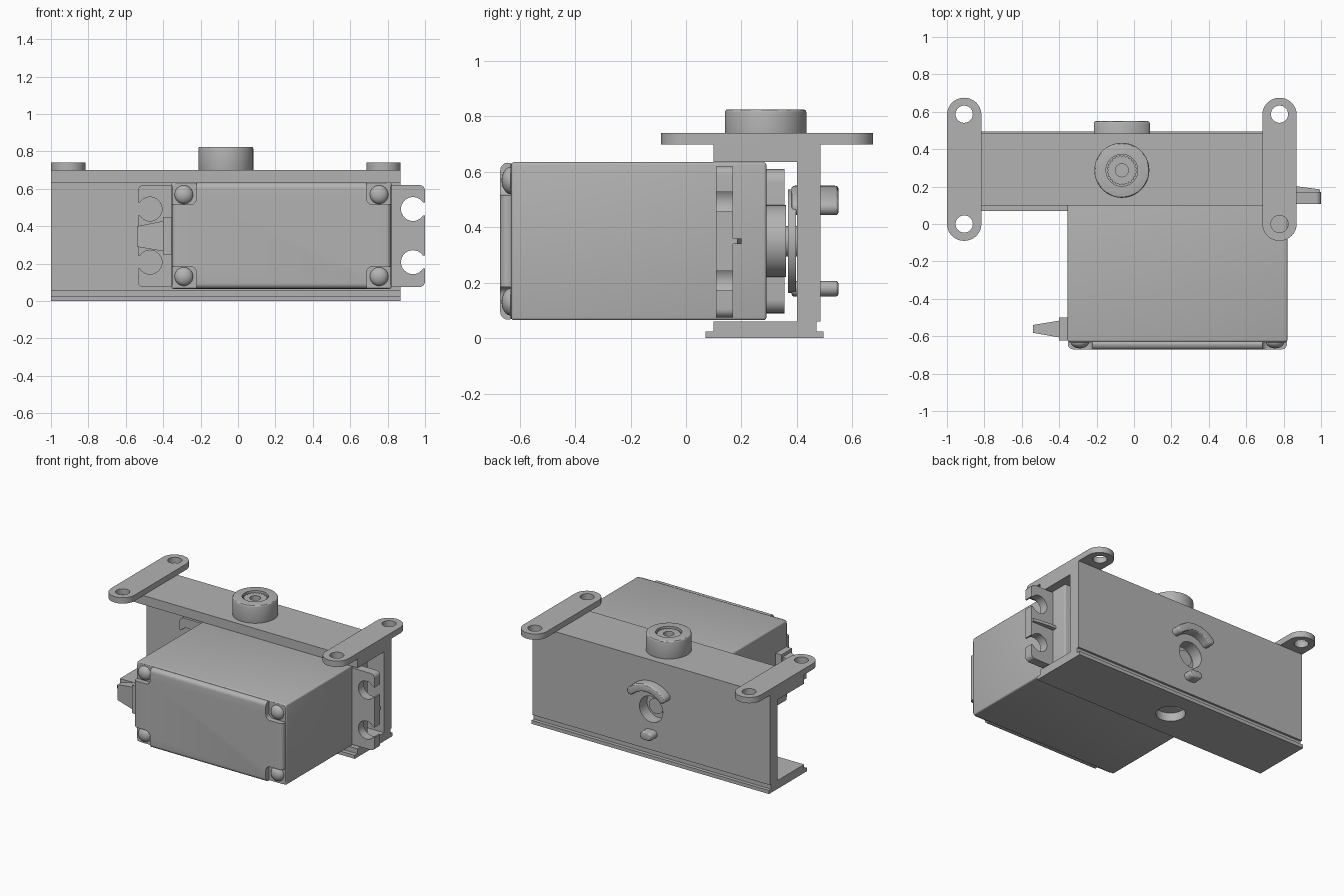
import bpy, bmesh, math
from mathutils import Vector

if "Cube" in bpy.data.objects:
    bpy.data.objects.remove(bpy.data.objects["Cube"], do_unlink=True)

GREY = (0.45, 0.45, 0.45, 1)
grey = bpy.data.materials.new("plain grey")
grey.use_nodes = True
grey.diffuse_color = GREY
grey.node_tree.nodes["Principled BSDF"].inputs["Base Color"].default_value = GREY


def place(axis, t, u, v):
    return Vector({"x": (t, u, v), "y": (u, t, v), "z": (u, v, t)}[axis])


def finish(name, bm):
    bmesh.ops.recalc_face_normals(bm, faces=bm.faces)
    mesh = bpy.data.meshes.new(name)
    bm.to_mesh(mesh)
    bm.free()
    mesh.materials.append(grey)
    ob = bpy.data.objects.new(name, mesh)
    bpy.context.collection.objects.link(ob)
    return ob


def activate(ob):
    bpy.ops.object.select_all(action="DESELECT")
    ob.select_set(True)
    bpy.context.view_layer.objects.active = ob


def loft(name, axis, sections):
    """Join equal-sized outlines, each given as (depth, points)."""
    bm = bmesh.new()
    rings = [[bm.verts.new(place(axis, t, u, v)) for u, v in pts] for t, pts in sections]
    n = len(rings[0])
    for a, b in zip(rings, rings[1:]):
        for i in range(n):
            j = (i + 1) % n
            bm.faces.new((a[i], a[j], b[j], b[i]))
    bm.faces.new(rings[0])
    bm.faces.new(rings[-1])
    return finish(name, bm)


def prism(name, axis, pts, a, b):
    return loft(name, axis, [(a, pts), (b, pts)])


def arc(cu, cv, r, a0, a1, n):
    angles = [math.radians(a0 + (a1 - a0) * i / n) for i in range(n + 1)]
    return [(cu + r * math.cos(a), cv + r * math.sin(a)) for a in angles]


def round_rect(u0, u1, v0, v1, r, n=8):
    return (arc(u1 - r, v1 - r, r, 0, 90, n) + arc(u0 + r, v1 - r, r, 90, 180, n)
            + arc(u0 + r, v0 + r, r, 180, 270, n) + arc(u1 - r, v0 + r, r, 270, 360, n))


def rect(u0, u1, v0, v1):
    return [(u0, v0), (u1, v0), (u1, v1), (u0, v1)]


def disc(name, axis, cu, cv, r, a, b, n=48):
    return prism(name, axis, arc(cu, cv, r, 0, 360, n)[:-1], a, b)


def cut(ob, cutter):
    mod = ob.modifiers.new("cut", "BOOLEAN")
    mod.operation, mod.solver, mod.object = "DIFFERENCE", "EXACT", cutter
    activate(ob)
    bpy.ops.object.modifier_apply(modifier=mod.name)
    bpy.data.objects.remove(cutter, do_unlink=True)


def bevel(ob, width, segments=3):
    mod = ob.modifiers.new("bevel", "BEVEL")
    mod.width, mod.segments = width, segments
    mod.limit_method, mod.angle_limit = "ANGLE", math.radians(50)
    activate(ob)
    bpy.ops.object.modifier_apply(modifier=mod.name)


OX, OY, OZ = -0.065, 0.287, 0.35    # pivot axes
MID_X, MID_Z = 0.2325, 0.35         # middle of the motor case

# Channel bracket with a lipped foot, and holes in back and bottom
profile = [(0.07, 0), (0.495, 0), (0.495, 0.025), (0.47, 0.025), (0.47, 0.06),
           (0.485, 0.06), (0.485, 0.7), (0.1, 0.7), (0.1, 0.635), (0.4, 0.635),
           (0.4, 0.06), (0.1, 0.06), (0.1, 0.025), (0.07, 0.025)]
channel = prism("channel_bracket", "x", profile, -1, 0.87)
cut(channel, disc("cutter", "y", OX, OZ, 0.092, 0.3, 0.6))
cut(channel, disc("cutter", "z", OX, OY, 0.095, -0.1, 0.1))

# Mounting tabs with a hole at each end
for side, x in (("right", -0.908), ("left", 0.778)):
    tab = prism(side + "_mounting_tab", "z",
                round_rect(x - 0.092, x + 0.092, -0.09, 0.675, 0.0915, 12), 0.698, 0.74)
    for y in (0.0, 0.587):
        cut(tab, disc("cutter", "z", x, y, 0.046, 0.6, 0.8))

# Top boss with a toothed shaft in its recess
boss = disc("top_boss", "z", OX, OY, 0.147, 0.69, 0.825, 64)
bevel(boss, 0.01)
cut(boss, disc("cutter", "z", OX, OY, 0.085, 0.78, 0.9))
teeth = [p for i in range(72)
         for p in [arc(OX, OY, 0.08 if i % 3 else 0.072, i * 5, i * 5, 1)[0]]]
shaft = prism("toothed_shaft", "z", teeth, 0.75, 0.812)
cut(shaft, disc("cutter", "z", OX, OY, 0.035, 0.77, 0.9, 24))

# Motor case
case = prism("motor_case", "y", rect(-0.355, 0.82, 0.065, 0.635), -0.63, 0.29)
bevel(case, 0.01)

# Front cover with screw pockets in its corners
cover = prism("front_cover", "y", rect(-0.353, 0.818, 0.067, 0.633), -0.67, -0.615)
bevel(cover, 0.034, 5)
for sx in (-1, 1):
    for sz in (-1, 1):
        xs = sorted((MID_X + sx * 0.455, MID_X + sx * 0.7))
        zs = sorted((MID_Z + sz * 0.165, MID_Z + sz * 0.4))
        cut(cover, prism("cutter", "y", round_rect(*xs, *zs, 0.035), -0.8, -0.633))
        bm = bmesh.new()
        bmesh.ops.create_uvsphere(bm, u_segments=24, v_segments=16, radius=0.05)
        for v in bm.verts:
            v.co = (v.co.x + MID_X + sx * 0.522, v.co.y * 0.7 - 0.63,
                    v.co.z + MID_Z + sz * 0.219)
        finish(("left" if sx > 0 else "right") + ("_upper" if sz > 0 else "_lower") + "_screw", bm)

# Mounting ears with open keyhole slots, stiffened by a rib
ears = prism("mounting_ears", "y", round_rect(-0.535, 1, 0.075, 0.62, 0.03), 0.108, 0.17)
for sx in (-1, 1):
    x = MID_X + sx * 0.703
    for dz in (-0.142, 0.142):
        z = MID_Z + dz
        cut(ears, disc("cutter", "y", x, z, 0.064, 0, 0.3, 32))
        xs = sorted((x, x + sx * 0.2))
        cut(ears, prism("cutter", "y", rect(*xs, z - 0.035, z + 0.035), 0, 0.3))
rib = prism("ear_rib", "z", [(-0.53, 0.16), (0.995, 0.16), (0.995, 0.185), (0.88, 0.2),
                             (-0.415, 0.2), (-0.53, 0.185)], 0.34, 0.36)

# Gear housing, output hub and disc behind the case
housing = prism("gear_housing", "y", round_rect(-0.33, 0.3, 0.09, 0.61, 0.05), 0.28, 0.355)
disc("gear_cover", "y", 0.3, MID_Z, 0.13, 0.28, 0.36)
disc("output_disc", "y", OX, OZ, 0.187, 0.368, 0.396, 64)
disc("output_shaft", "y", OX, OZ, 0.055, 0.28, 0.43, 32)

# Curved lugs that stand out of the back wall
def lug(name, middle, spread):
    r, w = 0.172, 0.028
    a, b = middle - spread, middle + spread
    pts = arc(OX, OZ, r + w, a, b, 20)
    cx, cz = arc(OX, OZ, r, b, b, 1)[0]
    pts += arc(cx, cz, w, b, b + 180, 8)[1:-1]
    pts += arc(OX, OZ, r - w, b, a, 20)
    cx, cz = arc(OX, OZ, r, a, a, 1)[0]
    pts += arc(cx, cz, w, a + 180, a + 360, 8)[1:-1]
    bevel(prism(name, "y", pts, 0.38, 0.55), 0.012)


lug("upper_lug", 90, 45)
lug("lower_lug", 270, 7)

# Cable strain relief on the right side
prism("cable_block", "x", rect(-0.622, -0.5, 0.25, 0.45), -0.4, -0.34)
loft("cable_sleeve", "x", [(-0.54, rect(-0.582, -0.54, 0.29, 0.4)),
                           (-0.39, rect(-0.608, -0.515, 0.265, 0.43))])

# Smooth shading with sharp edges kept
for ob in bpy.context.scene.objects:
    if ob.type == "MESH":
        activate(ob)
        bpy.ops.object.shade_smooth_by_angle(angle=math.radians(30))
